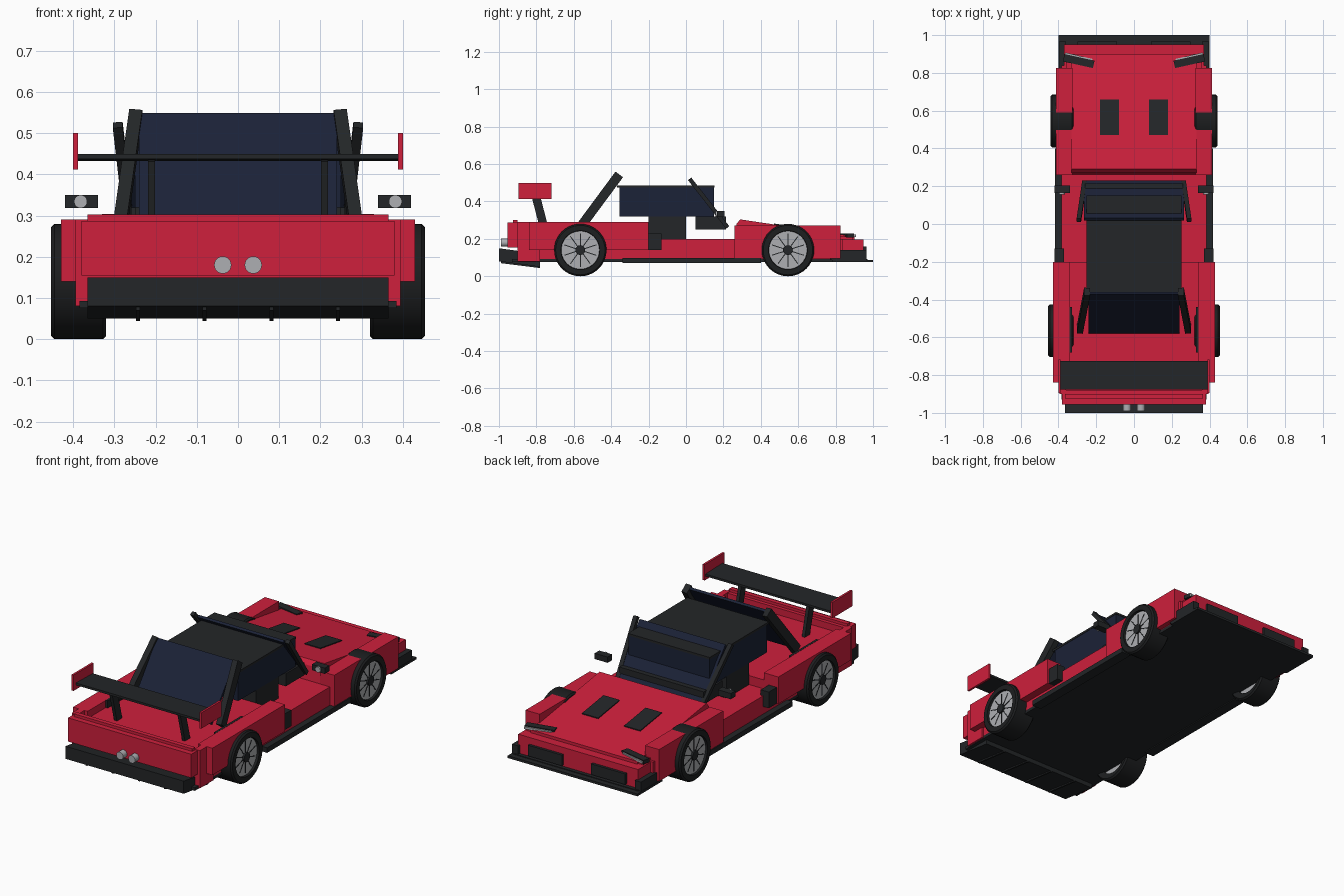
import bpy, bmesh, math
from mathutils import Vector, Matrix

if "Cube" in bpy.data.objects:
    bpy.data.objects.remove(bpy.data.objects["Cube"])


def material(name, rgb):
    m = bpy.data.materials.new(name)
    m.diffuse_color = (*rgb, 1)
    m.use_nodes = True
    m.node_tree.nodes["Principled BSDF"].inputs["Base Color"].default_value = m.diffuse_color
    return m


RED = material("red_paint", (0.62, 0.014, 0.045))
BLACK = material("black_trim", (0.017, 0.019, 0.021))
RUBBER = material("rubber", (0.012, 0.013, 0.014))
GLASS = material("dark_glass", (0.011, 0.016, 0.038))
SILVER = material("silver", (0.42, 0.43, 0.45))


def finish(name, bm, mat, smooth=False):
    bmesh.ops.recalc_face_normals(bm, faces=bm.faces)
    me = bpy.data.meshes.new(name)
    bm.to_mesh(me)
    bm.free()
    me.materials.append(mat)
    ob = bpy.data.objects.new(name, me)
    bpy.context.collection.objects.link(ob)
    if smooth:
        bpy.context.view_layer.objects.active = ob
        ob.select_set(True)
        bpy.ops.object.shade_smooth_by_angle(angle=math.radians(35))
        ob.select_set(False)
    return ob


def profile(name, pts, x0, x1, mat):
    """Side profile of (y, z) points extruded from x0 to x1."""
    bm = bmesh.new()
    a = [bm.verts.new((x0, y, z)) for y, z in pts]
    b = [bm.verts.new((x1, y, z)) for y, z in pts]
    bm.faces.new(a)
    bm.faces.new(b)
    n = len(pts)
    for i in range(n):
        j = (i + 1) % n
        bm.faces.new((a[i], a[j], b[j], b[i]))
    return finish(name, bm, mat)


def mirror(ob):
    m = ob.modifiers.new("mirror", "MIRROR")
    m.use_axis[0] = True
    return ob


def box(name, x, y, z, mat):
    return profile(name, [(y[0], z[0]), (y[1], z[0]), (y[1], z[1]), (y[0], z[1])], x[0], x[1], mat)


def bar(name, p, q, wx, t, mat):
    """Rectangular bar from p to q, wx wide across x and t thick."""
    p, q = Vector(p), Vector(q)
    d = (q - p).normalized()
    u = (Vector((1, 0, 0)) - d * d.x).normalized()
    v = d.cross(u)
    bm = bmesh.new()
    bmesh.ops.create_cube(bm, size=1)
    rot = Matrix((u, v, d)).transposed().to_4x4()
    bm.transform(Matrix.Translation((p + q) / 2) @ rot @ Matrix.Diagonal((wx, t, (q - p).length, 1)))
    return finish(name, bm, mat)


def disc(name, c, r, depth, axis, mat, seg=24):
    bm = bmesh.new()
    bmesh.ops.create_cone(bm, cap_ends=True, segments=seg, radius1=r, radius2=r, depth=depth)
    bm.transform(Matrix.Translation(c) @ Matrix.Rotation(math.pi / 2, 4, axis))
    return finish(name, bm, mat, True)


# Floor, splitter and sills
box("floor", (-.385, .385), (-.93, .97), (.075, .092), BLACK)
box("splitter", (-.4, .4), (.78, 1.0), (.075, .088), BLACK)
mirror(box("side_sill", (.36, .418), (-.34, .4), (.07, .098), BLACK))
mirror(box("bumper_side", (.36, .398), (.77, .965), (.088, .14), BLACK))

# Main body tub, nose and rear
box("body_tub", (-.385, .385), (-.9, .84), (.09, .2), RED)
box("nose", (-.37, .37), (.8, .95), (.09, .197), RED)
box("nose_top", (-.36, .36), (.8, .89), (.19, .212), RED)
box("rear_deck", (-.385, .385), (-.9, -.2), (.19, .25), RED)
box("rear_panel", (-.38, .38), (-.955, -.88), (.155, .287), RED)
box("rear_lip", (-.365, .365), (-.925, -.9), (.28, .302), RED)
mirror(box("rear_corner", (.36, .395), (-.9, -.78), (.08, .29), RED))

# Fenders
mirror(box("rear_fender", (.34, .43), (-.84, -.2), (.14, .29), RED))
mirror(box("front_fender", (.325, .412), (.26, .825), (.095, .272), RED))
mirror(box("side_intake", (.37, .42), (-.2, -.13), (.14, .23), BLACK))
mirror(box("deck_slot", (.328, .341), (-.68, -.44), (.24, .291), BLACK))

# Sloped hood with two vents
profile("hood", [(.26, .19), (.9, .19), (.9, .213), (.29, .304), (.27, .28)], -.33, .33, RED)
mirror(profile("hood_vent", [(.47, .26), (.66, .24), (.66, .254), (.47, .282)], .08, .18, BLACK))

# Bumper openings and headlights
mirror(box("front_intake", (.09, .3), (.94, .965), (.1, .16), BLACK))
mirror(bar("headlight", (.213, .845, .217), (.372, .88, .217), .04, .022, BLACK))
mirror(bar("headlight_lens", (.22, .868, .217), (.365, .902, .217), .012, .012, SILVER))

# Cabin
box("cabin_glass", (-.25, .25), (-.355, .15), (.32, .478), GLASS)
box("roof", (-.252, .252), (-.37, .152), (.474, .486), BLACK)
box("cabin_base", (-.25, .25), (-.2, 0), (.19, .322), BLACK)
box("cowl", (-.26, .26), (.05, .215), (.25, .32), BLACK)
bar("windshield", (0, .025, .512), (0, .225, .262), .53, .014, GLASS)
bar("rear_window", (0, -.365, .545), (0, -.575, .27), .48, .014, GLASS)
mirror(bar("front_pillar", (.292, .02, .52), (.262, .222, .262), .024, .022, BLACK))
mirror(bar("rear_pillar", (.248, -.358, .543), (.287, -.56, .27), .032, .05, BLACK))

# Side mirrors
mirror(box("mirror_housing", (.34, .42), (.165, .205), (.318, .35), BLACK))
mirror(bar("mirror_stalk", (.262, .185, .334), (.345, .185, .334), .008, .008, BLACK))
mirror(disc("mirror_glass", (.382, .163, .334), .016, .012, 'X', SILVER))

# Rear wing
profile("wing_blade", [(-.875, .437), (-.725, .433), (-.725, .445), (-.875, .449)], -.39, .39, BLACK)
mirror(box("wing_endplate", (.388, .4), (-.895, -.718), (.412, .5), RED))
mirror(bar("wing_strut", (.21, -.805, .437), (.21, -.755, .245), .018, .045, BLACK))

# Diffuser with fins, and exhausts
profile("diffuser", [(-1, .08), (-.78, .05), (-.78, .11), (-.88, .133), (-1, .15)], -.365, .365, BLACK)
for x in (-.243, -.081, .081, .243):
    profile("diffuser_fin", [(-.99, .07), (-.78, .044), (-.78, .06), (-.99, .09)], x - .005, x + .005, BLACK)
mirror(disc("exhaust", (.037, -.965, .18), .021, .05, 'X', SILVER))


def wheel(label, y, x_out):
    r, seg = .14, 40
    # Tyre profile (x, radius) spun about the axle
    pts = [(.33, .1), (.32, .132), (.328, r), (x_out - .008, r), (x_out, .132),
           (x_out, .104), (x_out - .02, .1)]
    bm = bmesh.new()
    vs = [bm.verts.new((x, y, .14 + q)) for x, q in pts]
    es = [bm.edges.new((vs[i], vs[(i + 1) % len(vs)])) for i in range(len(vs))]
    bmesh.ops.spin(bm, geom=vs + es, cent=(0, y, .14), axis=(1, 0, 0), angle=2 * math.pi, steps=seg)
    bmesh.ops.remove_doubles(bm, verts=bm.verts, dist=1e-5)
    mirror(finish(label + "_tyre", bm, RUBBER, True))
    mirror(disc(label + "_rim", ((.34 + x_out - .012) / 2, y, .14), .102, x_out - .012 - .34, 'Y', SILVER, seg))
    mirror(disc(label + "_hub", (x_out - .01, y, .14), .026, .016, 'Y', BLACK))
    # Dark gaps between the spokes
    for i in range(10):
        a = 2 * math.pi * (i + .5) / 10
        c, s = math.cos(a), math.sin(a)
        x = x_out - .012
        mirror(bar(label + "_spoke_gap", (x, y + .025 * c, .14 + .025 * s),
                   (x, y + .09 * c, .14 + .09 * s), .003, .005, BLACK))


wheel("front_wheel", .545, .442)
wheel("rear_wheel", -.565, .454)
